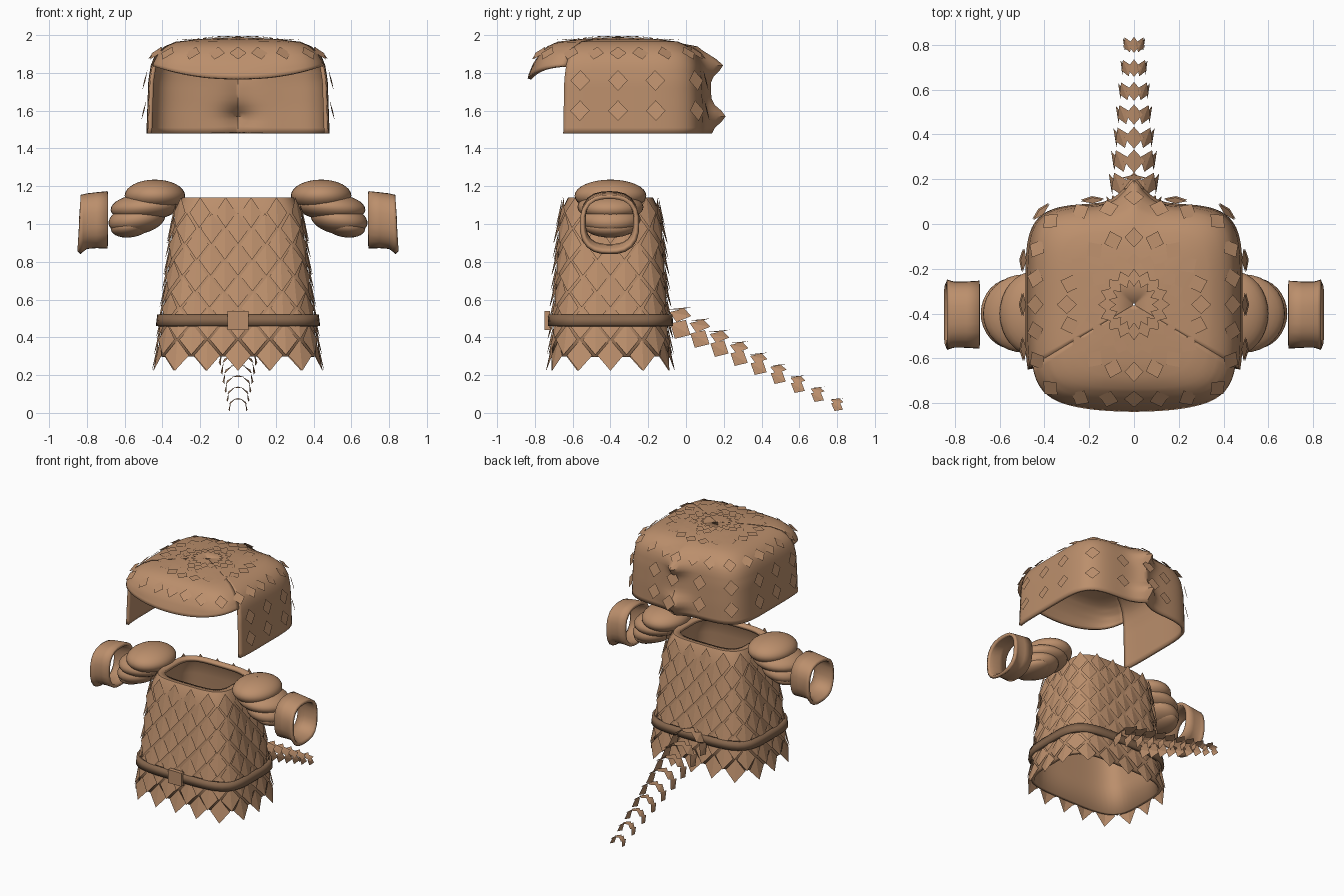
import bpy, bmesh, math
from math import sin, cos, pi, radians
from mathutils import Vector

cube = bpy.data.objects.get("Cube")
if cube:
    bpy.data.objects.remove(cube, do_unlink=True)


def material(name, rgb):
    m = bpy.data.materials.new(name)
    m.use_nodes = True
    m.diffuse_color = (*rgb, 1)
    m.node_tree.nodes["Principled BSDF"].inputs["Base Color"].default_value = (*rgb, 1)
    return m


TAN = material("tan leather", (0.50, 0.275, 0.15))
DARK = material("dark belt leather", (0.24, 0.135, 0.075))


def make(name, verts, faces, mat=TAN, thick=0, mirror=False, smooth=True):
    me = bpy.data.meshes.new(name)
    me.from_pydata([tuple(v) for v in verts], [], faces)
    me.materials.append(mat)
    ob = bpy.data.objects.new(name, me)
    bpy.context.collection.objects.link(ob)
    if smooth:
        bpy.ops.object.select_all(action="DESELECT")
        ob.select_set(True)
        bpy.context.view_layer.objects.active = ob
        bpy.ops.object.shade_smooth_by_angle(angle=radians(40))
    if thick:
        mod = ob.modifiers.new("thickness", "SOLIDIFY")
        mod.thickness, mod.offset = thick, -1
    if mirror:
        ob.modifiers.new("mirror", "MIRROR")
    return ob


def grid(name, rows, closed, **kw):
    """Skin a list of equally long point rows."""
    n = len(rows[0])
    faces = [(r * n + c, r * n + (c + 1) % n, (r + 1) * n + (c + 1) % n, (r + 1) * n + c)
             for r in range(len(rows) - 1) for c in range(n if closed else n - 1)]
    return make(name, [p for row in rows for p in row], faces, **kw)


def squircle(a, rx, ry, n):
    r = (abs(cos(a) / rx) ** n + abs(sin(a) / ry) ** n) ** (-1 / n)
    return r * cos(a), r * sin(a)


def lookup(table, t):
    """Linear interpolation of a table whose first column is the key."""
    for lo, hi in zip(table, table[1:]):
        if t <= hi[0]:
            f = max(0, (t - lo[0]) / (hi[0] - lo[0]))
            return [p + (q - p) * f for p, q in zip(lo[1:], hi[1:])]
    return list(table[-1][1:])


def add_scale(store, p, normal, up, w, h, tilt=0.0, fold=0.15):
    """Folded diamond plate whose lower tip lifts off the surface."""
    verts, faces = store
    nrm = Vector(normal).normalized()
    up = Vector(up)
    up = (up - nrm * up.dot(nrm)).normalized()
    side = up.cross(nrm)
    up = (up - nrm * tilt).normalized()
    p, b = Vector(p), len(verts)
    back = nrm * (-fold * w)
    verts += [p + up * h, p + side * w + back, p - up * h, p - side * w + back]
    faces += [(b, b + 2, b + 1), (b, b + 3, b + 2)]


# ---------- helmet shell ----------
HCY = -0.36
HELMET = [(1.48, .485, .45), (1.62, .48, .45), (1.76, .475, .445), (1.85, .46, .435),
          (1.90, .435, .415), (1.94, .39, .375), (1.965, .33, .32), (1.98, .2, .2), (1.99, .005, .005)]
LEVELS = [1.48 + .03 * i for i in range(14)] + [1.9, 1.92, 1.94, 1.955, 1.965, 1.973, 1.98, 1.985, 1.99]


def helmet_point(a, z):
    rx, ry = lookup(HELMET, z)
    x, y = squircle(a, rx, ry, 5)
    if y > 0 and z < 1.95:  # pointed ridge down the back of the head
        spikes = max(math.exp(-((z - c) / .05) ** 2) for c in (1.57, 1.84))
        y += (.045 + .075 * spikes) * math.exp(-abs(x / .07) ** 1.4)
    if y < 0:  # brim lip leaning forward
        y -= .035 * max(0, min(1, (1.90 - z) / .12)) * max(0, -sin(a)) ** 3
    return Vector((x, y + HCY, z))


def arc(a0, a1, n):
    return [radians(a0 + (a1 - a0) * i / n) for i in range(n + 1)]


def brim_edge(a):
    x = squircle(a, .475, .445, 5)[0]
    return 1.77 + .065 * (x / .46) ** 2


grid("helmet_sides_and_back", [[helmet_point(a, z) for a in arc(-31, 211, 96)] for z in LEVELS],
     False, thick=.02)
front = arc(-149, -31, 40)
grid("helmet_brim", [[helmet_point(a, brim_edge(a) + (1.99 - brim_edge(a)) * sin(i / 16 * pi / 2))
                      for a in front] for i in range(17)], False, thick=.02)

# ---------- helmet scales ----------
store = ([], [])
for z in (1.60, 1.76):
    for i in range(-1, 10):
        a = radians(i * 22.5)
        p = helmet_point(a, z)
        d = Vector((cos(a) ** 3, sin(a) ** 3, 0)).normalized()
        add_scale(store, p + d * .02, d, (0, 0, 1), .052, .056, .25, 0)
for i in range(24):
    a = radians(i * 15)
    d = Vector((cos(a), sin(a), 0))
    add_scale(store, helmet_point(a, 1.905) + d * .012, d + Vector((0, 0, .9)), (0, 0, 1), .045, .05, .1, 0)
for r, z, count, w, h in ((.30, 1.978, 20, .042, .045), (.195, 1.985, 20, .038, .035), (.12, 1.993, 16, .03, .04)):
    for i in range(count):
        a = 2 * pi * i / count
        d = Vector((cos(a), sin(a), 0))
        add_scale(store, d * r + Vector((0, HCY, z)), d * .1 + Vector((0, 0, 1)), -d, w, h, .03, 0)
make("helmet_scales", *store, smooth=False)

# ---------- torso tube ----------
TCY = -0.4
TORSO = [(.30, .425, .31), (.5, .40, .30), (.75, .37, .285), (1.0, .345, .27), (1.08, .325, .255), (1.14, .295, .225)]


def torso_ring(z, grow=0, n=64):
    rx, ry = lookup(TORSO, z)
    ring = [squircle(2 * pi * i / n, rx + grow, ry + grow, 4) for i in range(n)]
    return [Vector((x, y + TCY, z)) for x, y in ring]


rows = [torso_ring(row[0]) for row in TORSO] + [torso_ring(1.14, -.04)]
grid("torso_tube", rows, True, thick=.025)

# ---------- torso scales, evenly spaced along each ring ----------
store = ([], [])
COUNT = 16
for k in range(10):
    z = 1.06 - k * .084
    ring = torso_ring(z, .014, 480)
    ring = ring[360:] + ring[:360]
    total = sum((q - p).length for p, q in zip(ring, ring[1:] + ring[:1]))
    step = total / COUNT
    target, run = (step / 2 if k % 2 == 0 else 0), 0
    for p, q in zip(ring, ring[1:] + ring[:1]):
        if run >= target - 1e-6:
            t = q - p
            add_scale(store, p, (t.y, -t.x, 0), (0, 0, 1), step * .41, .083, .22)
            target += step
        run += (q - p).length
make("torso_scales", *store, smooth=False)

# ---------- belt and buckle ----------
grid("belt", [torso_ring(.46, .03), torso_ring(.52, .03)], True, mat=DARK, thick=.025)
bm = bmesh.new()
bmesh.ops.create_cube(bm, size=1)
bmesh.ops.scale(bm, vec=(.11, .03, .1), verts=bm.verts)
bmesh.ops.translate(bm, vec=(0, -.735, .49), verts=bm.verts)
buckle = make("belt_buckle", [], [], smooth=False)
bm.to_mesh(buckle.data)
bm.free()

# ---------- layered shoulder guards ----------
LAYERS = [(.44, 1.15, .16, .19, .085, 0), (.49, 1.09, .185, .175, .075, 5),
          (.535, 1.025, .152, .16, .08, 10), (.565, .99, .11, .14, .06, 10)]
for i, (cx, cz, rx, ry, rz, tilt) in enumerate(LAYERS):
    t = radians(tilt)
    rows = []
    for j in range(17):
        v = -pi / 2 + pi * j / 16
        s = max(cos(v), .01)
        row = []
        for c in range(32):
            u = 2 * pi * c / 32
            x, y, z = rx * s * cos(u), ry * s * sin(u), rz * sin(v)
            row.append((cx + x * cos(t) + z * sin(t), y - .4, cz - x * sin(t) + z * cos(t)))
        rows.append(row)
    grid(f"shoulder_layer_{i + 1}", rows, True, mirror=True)

# ---------- wrist cuffs ----------
CUFF = [(.69, 1.022, .152), (.75, 1.02, .148), (.80, 1.015, .147), (.82, 1.005, .152), (.835, .997, .157)]
rows = []
for x, cz, r in CUFF:
    ring = [squircle(2 * pi * i / 24, r, r, 2.6) for i in range(24)]
    rows.append([(x, y - .405, cz + z) for y, z in ring])
grid("wrist_cuff", rows, True, thick=.022, mirror=True)

# ---------- tail: arches of scales shrinking towards the tip ----------
store = ([], [])
along = Vector((0, .87, -.5)).normalized()
for k in range(9):
    f = k / 8
    r = .125 - .08 * f
    centre = Vector((0, -.03 + .83 * f, .43 - .40 * f))
    for deg in (-84, -42, 0, 42, 84):
        a = radians(deg)
        out = Vector((sin(a), 0, cos(a)))
        add_scale(store, centre + out * r, out, -along, .058 - .03 * f, .062 - .026 * f, .1)
make("tail_scales", *store, smooth=False)
